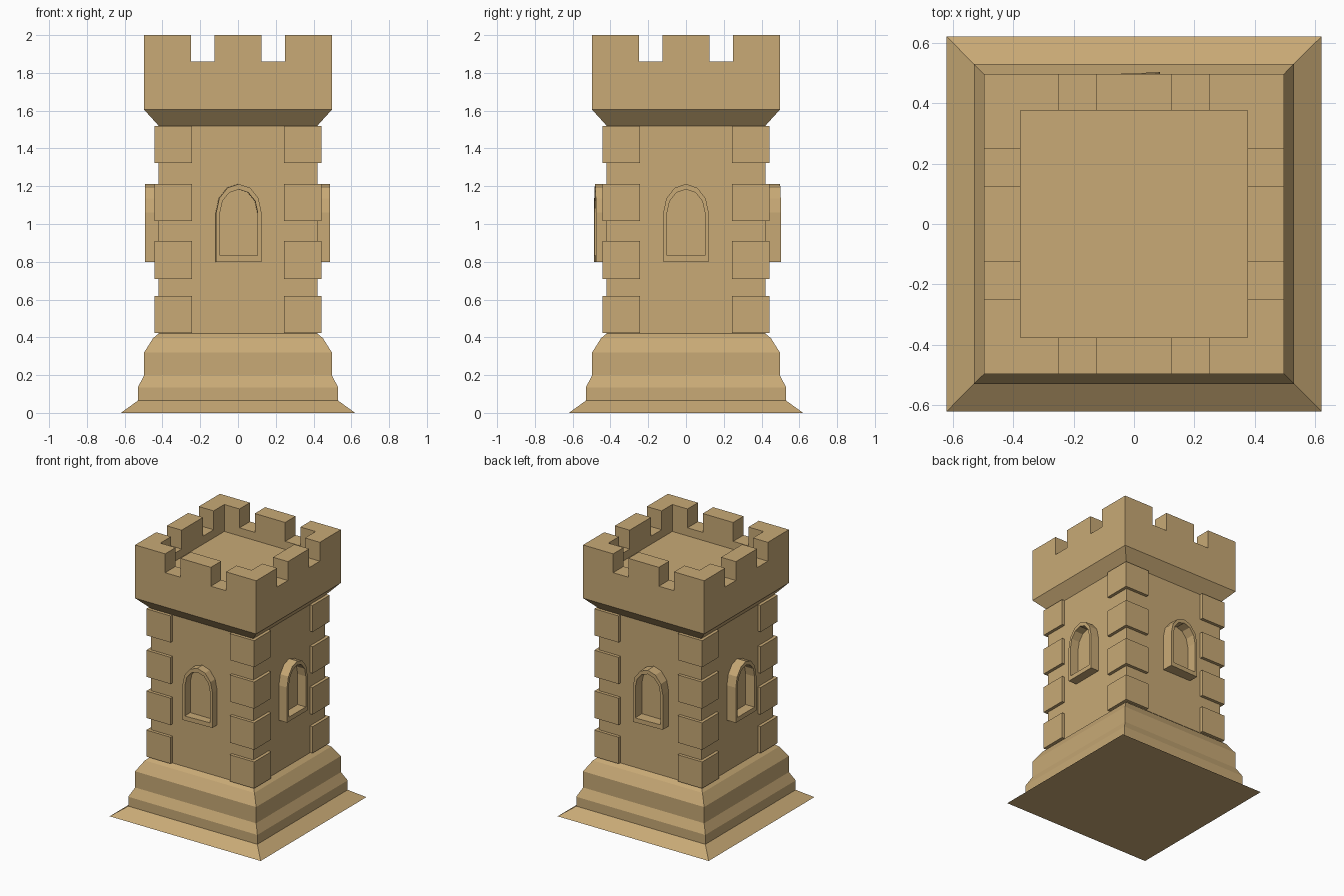
import bpy, bmesh
from math import sin, cos, pi
from mathutils import Matrix

if "Cube" in bpy.data.objects:
    bpy.data.objects.remove(bpy.data.objects["Cube"])

stone = bpy.data.materials.new("sandstone")
stone.diffuse_color = (0.58, 0.40, 0.18, 1)
stone.use_nodes = True
stone.node_tree.nodes["Principled BSDF"].inputs["Base Color"].default_value = stone.diffuse_color


def finish(name, bm):
    bmesh.ops.recalc_face_normals(bm, faces=bm.faces)
    mesh = bpy.data.meshes.new(name)
    bm.to_mesh(mesh)
    bm.free()
    mesh.materials.append(stone)
    obj = bpy.data.objects.new(name, mesh)
    bpy.context.collection.objects.link(obj)
    return obj


def square_stack(name, profile):
    """Square rings (half width, z) joined from bottom to top and capped."""
    bm = bmesh.new()
    rings = [[bm.verts.new((sx * h, sy * h, z))
              for sx, sy in ((-1, -1), (1, -1), (1, 1), (-1, 1))] for h, z in profile]
    for a, b in zip(rings, rings[1:]):
        for i in range(4):
            j = (i + 1) % 4
            bm.faces.new((a[i], a[j], b[j], b[i]))
    bm.faces.new(rings[0][::-1])
    bm.faces.new(rings[-1])
    return finish(name, bm)


def prism(bm, outline, z0, z1, turn):
    """Extrude an xy outline upward, rotated about z by quarter turns."""
    rot = Matrix.Rotation(turn * pi / 2, 4, 'Z')
    face = bm.faces.new([bm.verts.new((x, y, z0)) for x, y in outline])
    ext = bmesh.ops.extrude_face_region(bm, geom=[face], use_keep_orig=True)
    top = [v for v in ext["geom"] if isinstance(v, bmesh.types.BMVert)]
    bmesh.ops.translate(bm, vec=(0, 0, z1 - z0), verts=top)
    bmesh.ops.transform(bm, matrix=rot, verts=list(face.verts) + top)


def arch(half, bottom, top, spring=1.06, steps=6):
    """Arched outline in xz."""
    pts = [(-half, bottom), (half, bottom)]
    return pts + [(half * cos(pi * i / steps), spring + (top - spring) * sin(pi * i / steps))
                  for i in range(steps + 1)]


# Tower: moulded base, shaft, flared crown and sunken roof
square_stack("tower_body", [
    (0.62, 0), (0.53, 0.065), (0.53, 0.135), (0.497, 0.20), (0.497, 0.32),
    (0.45, 0.395), (0.42, 0.42), (0.42, 1.52), (0.497, 1.605), (0.497, 1.86),
    (0.375, 1.86), (0.375, 1.80)])

# Battlements: an L-shaped corner and a middle block per side
bm = bmesh.new()
o, i = 0.497, 0.375
for k in range(4):
    prism(bm, [(o, o), (0.25, o), (0.25, i), (i, i), (i, 0.25), (o, 0.25)], 1.86, 2.0, k)
    prism(bm, [(-0.125, i), (0.125, i), (0.125, o), (-0.125, o)], 1.86, 2.0, k)
finish("battlements", bm)

# Corner stones
bm = bmesh.new()
for z0, z1 in ((0.423, 0.62), (0.71, 0.91), (1.015, 1.213), (1.323, 1.52)):
    for k in range(4):
        prism(bm, [(0.243, 0.243), (0.443, 0.243), (0.443, 0.443), (0.243, 0.443)], z0, z1, k)
finish("corner_stones", bm)


# Arched window frames on all four sides
def window_frame(name, centre, angle):
    bm = bmesh.new()
    loops = []
    for outline in (arch(0.12, 0.80, 1.212), arch(0.10, 0.833, 1.183)):
        for y in (-0.49, -0.40):
            loops.append([bm.verts.new((x, y, z)) for x, z in outline])
    of, ob, nf, nb = loops
    n = len(of)
    for a, b in ((of, ob), (ob, nb), (nb, nf), (nf, of)):
        for p in range(n):
            q = (p + 1) % n
            bm.faces.new((a[p], a[q], b[q], b[p]))
    m = Matrix.Translation((*centre, 0)) @ Matrix.Rotation(angle, 4, 'Z')
    bmesh.ops.transform(bm, matrix=m, verts=bm.verts)
    return finish(name, bm)


skew = 0.04  # the front and back frames sit slightly askew
window_frame("window_front", (-0.015, 0.008), skew)
window_frame("window_right", (-0.003, 0), pi / 2)
window_frame("window_back", (-0.015, 0.008), pi + skew)
window_frame("window_left", (-0.003, 0), -pi / 2)
